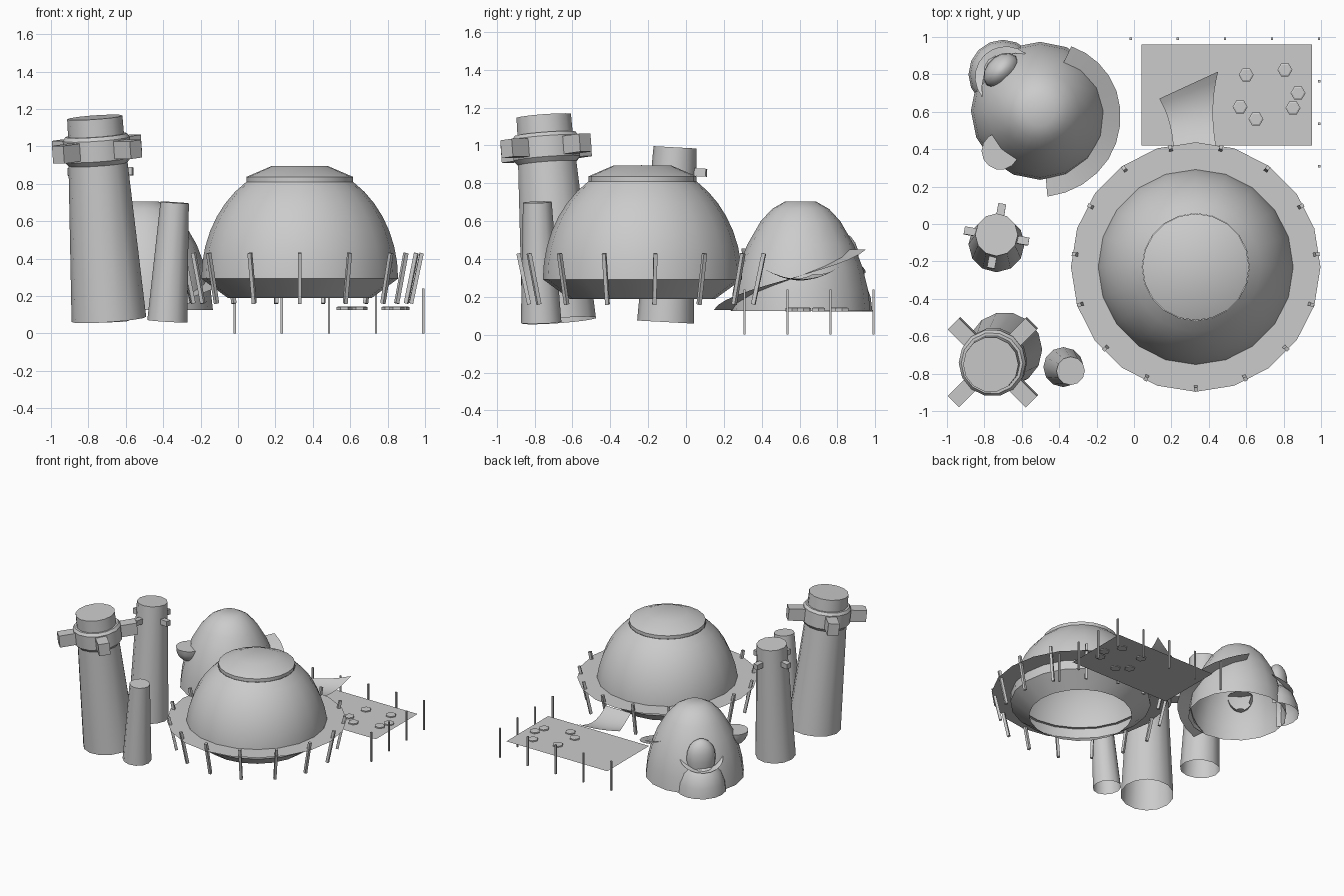
import bpy, bmesh
from math import sin, cos, pi, radians
from mathutils import Vector, Matrix

if "Cube" in bpy.data.objects:
    bpy.data.objects.remove(bpy.data.objects["Cube"])


def make(name, verts, faces, smooth=True, drop=None):
    me = bpy.data.meshes.new(name)
    me.from_pydata(verts, [], faces)
    bm = bmesh.new()
    bm.from_mesh(me)
    if drop:
        bmesh.ops.delete(bm, geom=[f for f in bm.faces if drop(f.calc_center_median())], context='FACES')
    bmesh.ops.recalc_face_normals(bm, faces=bm.faces)
    bm.to_mesh(me)
    bm.free()
    ob = bpy.data.objects.new(name, me)
    bpy.context.collection.objects.link(ob)
    if smooth:
        bpy.ops.object.select_all(action='DESELECT')
        ob.select_set(True)
        bpy.context.view_layer.objects.active = ob
        bpy.ops.object.shade_smooth_by_angle(angle=radians(35))
    return ob


def lathe(name, profile, centre, n, top=True, bottom=False, smooth=True, lean=(0, 0), squash=None, drop=None):
    """Revolve (radius, z) points; lean shears the axis and tilts the rings."""
    verts, faces = [], []
    axis = Vector((lean[0], lean[1], 1))
    rot = Vector((0, 0, 1)).rotation_difference(axis)
    for r, z in profile:
        for i in range(n):
            a = 2 * pi * i / n
            p = Vector((r * cos(a), r * sin(a), 0))
            if squash:
                p = Matrix.Rotation(squash[1], 3, 'Z') @ Vector((p.x, p.y * squash[0], 0))
            verts.append(Vector((centre[0], centre[1], 0)) + axis * z + rot @ p)
    for k in range(len(profile) - 1):
        for i in range(n):
            j = (i + 1) % n
            faces.append((k * n + i, k * n + j, k * n + n + j, k * n + n + i))
    if top:
        faces.append(tuple(range((len(profile) - 1) * n, len(profile) * n)))
    if bottom:
        faces.append(tuple(range(n))[::-1])
    return make(name, verts, faces, smooth, drop)


def strip(name, rows):
    """Surface through rows of points."""
    m = len(rows[0])
    faces = [(k * m + i, k * m + i + 1, k * m + m + i + 1, k * m + m + i)
             for k in range(len(rows) - 1) for i in range(m - 1)]
    return make(name, [p for r in rows for p in r], faces)


def box(name, centre, size, rot=Matrix.Identity(3)):
    s = [(x, y, z) for x in (-.5, .5) for y in (-.5, .5) for z in (-.5, .5)]
    verts = [Vector(centre) + rot @ Vector((a * size[0], b * size[1], c * size[2])) for a, b, c in s]
    return make(name, verts, [(0, 1, 3, 2), (4, 6, 7, 5), (0, 4, 5, 1), (2, 3, 7, 6),
                              (0, 2, 6, 4), (1, 5, 7, 3)], False)


def beam(name, a, b, w):
    a, b = Vector(a), Vector(b)
    q = Vector((0, 0, 1)).rotation_difference(b - a).to_matrix()
    return box(name, (a + b) / 2, (w, w, (b - a).length), q)


# Main dome with lower bowl, collar and cap
C = (.33, -.23)
prof = [(.385, .19), (.526, .293)]
prof += [(.526 * cos(t), .293 + .616 * sin(t)) for t in [.995 * i / 7 for i in range(1, 8)]]
lathe("main_dome", prof, C, 20, top=False)
lathe("dome_cap", [(.285, .81), (.285, .837), (.15, .895)], C, 20)

# Ring deck with outward leaning posts
lathe("ring_deck", [(.5, .37), (.667, .37)], C, 20, top=False)
for i in range(15):
    a = radians(-90 + 24 * i)
    rot = Matrix.Rotation(a, 3, 'Z') @ Matrix.Rotation(radians(12), 3, 'Y')
    box("deck_post", (C[0] + .627 * cos(a), C[1] + .627 * sin(a), .295), (.021, .02, .275), rot)

# Rear dome, open below
D = (-.503, .605)
rear = [(.369, .125), (.356, .24), (.328, .355), (.282, .475), (.21, .6), (.15, .665), (.08, .705)]
lathe("rear_dome", rear, D, 16)


def rear_radius(z):
    for (r0, z0), (r1, z1) in zip(rear, rear[1:]):
        if z <= z1:
            return r0 + (r1 - r0) * (z - z0) / (z1 - z0)
    return .08


def within_rear(p):
    return (p.xy - Vector(D)).length < rear_radius(p.z) - .03


# Spiral ramp around the rear dome
rows = []
for i in range(13):
    t = i / 12
    a, z = radians(-85 + 149 * t), .13 + .32 * t
    r = rear_radius(z)
    rows.append([(D[0] + q * cos(a), D[1] + q * sin(a), z) for q in (r - .01, r + .092)])
strip("spiral_ramp", rows)

# Annex dome, its bulb and crescent awning, only outside the rear dome
A = (-.70, .80)
lathe("annex_dome", [(.185, .122), (.175, .2), (.145, .28), (.09, .335), (.03, .355)], A, 16, drop=within_rear)
bulb = [(.10, .32), (.11, .38)] + [(.11 * cos(t), .40 + .14 * sin(t)) for t in (.3, .65, 1, 1.3, 1.5)]
lathe("annex_bulb", bulb, (-.71, .82), 14, squash=(.72, radians(45)), drop=within_rear)
rows = []
for i in range(11):
    t = i / 10 * 2 - 1
    a, w = radians(135 + 84 * t), .06 * (1 - t * t) + .005
    z = .315 + .06 * t * t
    rows.append([(-.685 + q * cos(a), .785 + q * sin(a), z) for q in (.165 - w, .165)])
strip("crescent_awning", rows)

# Bowl balcony on the rear dome
lathe("bowl_balcony", [(.1 * sin(t), .455 - .115 * cos(t)) for t in (.3, .6, .9, 1.25, pi / 2)],
      (-.715, .39), 14, bottom=True, drop=within_rear)

# Large leaning tower with ring head and four blocks
L = (-.07, -.075)
T = (-.685, -.665)
lathe("large_tower", [(.2, .075), (.158, .91)], T, 14, lean=L)
lathe("tower_ring", [(.158, .905), (.18, .93), (.18, 1.04), (.165, 1.06)], T, 14, lean=L)
lathe("tower_head", [(.15, 1.05), (.148, 1.155)], T, 14, lean=L)


def blocks(name, base, lean, z, start, r, size):
    q = Vector((0, 0, 1)).rotation_difference(Vector((*lean, 1))).to_matrix()
    c = Vector((base[0] + lean[0] * z, base[1] + lean[1] * z, z))
    for k in range(4):
        rot = q @ Matrix.Rotation(radians(start + 90 * k), 3, 'Z')
        box(name, c + rot @ Vector((r, 0, 0)), size, rot)


blocks("tower_block", T, L, .985, 45, .225, (.14, .085, .095))

# Middle tower and small tower
M, ML = (-.735, -.112), (0, .055)
lathe("middle_tower", [(.15, .067), (.114, .99)], M, 12, lean=ML)
blocks("middle_tower_block", M, ML, .865, -10, .14, (.07, .042, .042))
lathe("small_tower", [(.107, .065), (.076, .7)], (-.382, -.763), 12, lean=(.062, -.032))

# Terrace with table disc and hexagonal stools
z = .13
make("terrace", [(.04, .42, z), (.953, .42, z), (.953, .96, z), (.04, .96, z)], [(0, 1, 2, 3)], False)
disc = [(.72 + .1 * cos(pi * i / 6), .695 + .1 * sin(pi * i / 6), .134) for i in range(12)]
make("table_disc", disc, [tuple(range(12))], False)
for p in [(.60, .797), (.807, .824), (.877, .70), (.85, .62), (.652, .561), (.567, .626)]:
    lathe("stool", [(.04, .124), (.04, .14), (.031, .144)], p, 6, bottom=True, smooth=False)

# Boundary posts
spots = [(-.017 + .2515 * i, .99) for i in range(5)] + [(.99, .99 - .227 * i) for i in (1, 2, 3)]
for x, y in spots:
    box("boundary_post", (x, y, .12), (.012, .012, .24))

# Sagging canopy between deck and terrace
left = [Vector(p) for p in ((.21, .41, .35), (.20, .56, .26), (.135, .67, .32))]
right = [Vector(p) for p in ((.44, .41, .35), (.40, .62, .23), (.45, .815, .36))]
rows = []
for i in range(9):
    t = i / 8
    e = [p[0] * (1 - t) ** 2 + p[1] * 2 * t * (1 - t) + p[2] * t * t for p in (left, right)]
    rows.append([e[0].lerp(e[1], u / 4) - Vector((0, 0, .015 * sin(pi * u / 4) * t)) for u in range(5)])
strip("canopy", rows)
